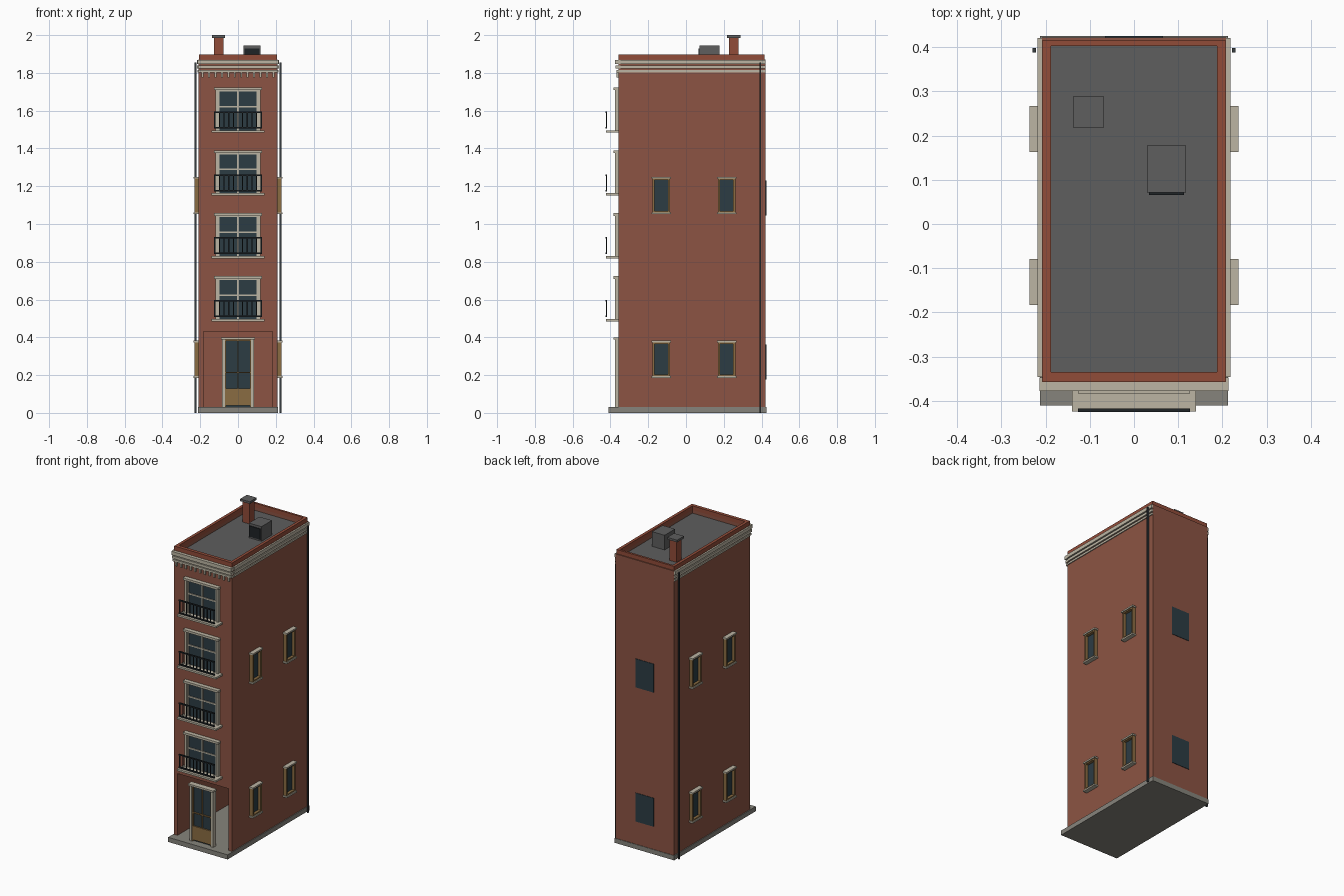
import bpy
import bmesh
from mathutils import Matrix, Vector

default_cube = bpy.data.objects.get("Cube")
if default_cube:
    bpy.data.objects.remove(default_cube, do_unlink=True)


def material(name, red, green, blue):
    """Flat material from display colour values, stored as linear."""
    linear = [((c / 255 + 0.055) / 1.055) ** 2.4 for c in (red, green, blue)]
    mat = bpy.data.materials.new(name)
    mat.use_nodes = True
    mat.diffuse_color = (*linear, 1)
    shader = next(n for n in mat.node_tree.nodes if n.type == "BSDF_PRINCIPLED")
    shader.inputs["Base Color"].default_value = (*linear, 1)
    shader.inputs["Roughness"].default_value = 0.8
    return mat


brick = material("brick", 140, 84, 67)
trim_brick = material("trim brick", 145, 76, 57)
stone = material("pale stone", 188, 181, 163)
plinth_grey = material("plinth grey", 134, 132, 124)
roof_grey = material("roof grey", 94, 94, 94)
glass = material("dark glass", 44, 60, 68)
wood = material("tan wood", 138, 108, 66)
metal = material("black metal", 30, 35, 38)
pipe_grey = material("pipe grey", 54, 60, 64)


def blocks(name, mat, *bounds):
    """One object made of boxes, each given as x, y and z ranges."""
    bm = bmesh.new()
    for ranges in bounds:
        low, high = (Vector([pick(r) for r in ranges]) for pick in (min, max))
        place = Matrix.Translation((low + high) / 2) @ Matrix.Diagonal((*(high - low), 1))
        bmesh.ops.create_cube(bm, size=1, matrix=place)
    mesh = bpy.data.meshes.new(name)
    bm.to_mesh(mesh)
    bm.free()
    mesh.materials.append(mat)
    obj = bpy.data.objects.new(name, mesh)
    bpy.context.collection.objects.link(obj)
    return obj


def cut(obj, *bounds):
    """Subtract boxes from an object and bake the result."""
    for ranges in bounds:
        cutter = blocks("cutter", obj.data.materials[0], ranges)
        cutter.hide_render = True
        mod = obj.modifiers.new("opening", "BOOLEAN")
        mod.operation, mod.solver, mod.object = "DIFFERENCE", "EXACT", cutter
        bpy.context.view_layer.update()
        graph = bpy.context.evaluated_depsgraph_get()
        result = bpy.data.meshes.new_from_object(obj.evaluated_get(graph))
        obj.modifiers.clear()
        obj.data = result
        bpy.data.objects.remove(cutter, do_unlink=True)


def wide(half):
    return (-half, half)


HALF, FRONT, BACK = 0.208, -0.357, 0.422
ROOF, WALL_TOP = 1.85, 1.87
INNER_X, INNER_Y = wide(0.188), (-0.335, 0.402)

# Main shell with the open entrance hall and the sunken roof
walls = blocks("brick_walls", brick, (wide(HALF), (FRONT, BACK), (0.026, WALL_TOP)))
cut(walls,
    (wide(0.183), (-0.5, 0.4), (-0.1, 0.43)),
    (INNER_X, INNER_Y, (ROOF - 0.01, 2)))
blocks("plinth", plinth_grey, (wide(0.213), (-0.41, 0.425), (0, 0.03)))
blocks("roof_deck", roof_grey, (INNER_X, INNER_Y, (ROOF - 0.01, ROOF)))
parapet = blocks("parapet", trim_brick, (wide(0.207), (FRONT, 0.416), (WALL_TOP, 1.897)))
cut(parapet, (INNER_X, INNER_Y, (1.8, 2)))

# Cornice: three bands along the front and both sides, with dentils
for number, (z_range, out) in enumerate((((1.846, 1.869), 0.02),
                                         ((1.822, 1.839), 0.016),
                                         ((1.802, 1.815), 0.012))):
    side = HALF + out / 2
    blocks(f"cornice_band_{number}", stone,
           (wide(side - 0.004), (FRONT - out, FRONT + 0.01), z_range),
           *[((s * 0.2, s * side), (-0.346, 0.42), z_range) for s in (-1, 1)])
dentil_xs = [-0.187 + i * 0.034 for i in range(12)]
blocks("dentils", stone,
       *[((x - 0.005, x + 0.005), (FRONT - 0.011, FRONT), (1.775, 1.803)) for x in dentil_xs])


def front_window(floor, base):
    """Stone-framed window with sill and a small balcony railing."""
    top = base + 0.225
    blocks(f"front_glass_{floor}", glass,
           (wide(0.108), (FRONT - 0.005, FRONT), (base + 0.01, top)))
    blocks(f"front_sill_{floor}", stone, (wide(0.14), (-0.424, FRONT), (base, base + 0.012)))
    blocks(f"front_frame_{floor}", stone,
           (wide(0.126), (FRONT - 0.027, FRONT), (top, top + 0.014)),
           *[((s * 0.105, s * 0.12), (FRONT - 0.018, FRONT), (base + 0.012, top))
             for s in (-1, 1)])
    bar = (FRONT - 0.011, FRONT)
    blocks(f"front_glazing_bars_{floor}", stone,
           (wide(0.005), bar, (base + 0.012, top)),
           (wide(0.106), bar, (base + 0.134, base + 0.142)),
           (wide(0.106), bar, (top - 0.007, top)),
           *[((s * 0.098, s * 0.106), bar, (base + 0.012, top)) for s in (-1, 1)])
    low, high = base + 0.022, base + 0.112
    rail_y = (-0.425, -0.417)
    posts = [-0.123 + i * 0.246 / 10 for i in range(11)]
    blocks(f"balcony_railing_{floor}", metal,
           (wide(0.127), rail_y, (low, low + 0.008)),
           (wide(0.127), rail_y, (high - 0.008, high)),
           *[((x - 0.003, x + 0.003), (-0.423, -0.419), (low, high)) for x in posts])


for floor in range(4):
    front_window(floor + 1, 0.485 + floor * 0.333)

# Entrance door: stone surround, wooden leaf with glass panes
for_both = (-1, 1)
blocks("door_surround", stone,
       (wide(0.09), (FRONT - 0.027, FRONT + 0.01), (0.388, 0.4)),
       *[((s * 0.07, s * 0.085), (FRONT - 0.018, FRONT + 0.01), (0.03, 0.388))
         for s in for_both])
blocks("door_glass", glass, (wide(0.07), (FRONT - 0.004, FRONT + 0.004), (0.03, 0.388)))
door_y = (FRONT - 0.012, FRONT + 0.01)
blocks("door_frame", wood,
       (wide(0.07), door_y, (0.038, 0.128)),
       (wide(0.07), door_y, (0.21, 0.217)),
       (wide(0.07), door_y, (0.381, 0.388)),
       (wide(0.003), door_y, (0.128, 0.388)),
       *[((s * 0.063, s * 0.071), door_y, (0.03, 0.388)) for s in for_both])

# Side windows: two columns on two floors, on both sides
for s, side in ((1, "left"), (-1, "right")):
    for row, base in (("lower", 0.184), ("upper", 1.052)):
        for column, y in (("front", -0.131), ("rear", 0.215)):
            label = f"{side}_{row}_{column}"
            low, high = base + 0.01, base + 0.188
            ys = (y - 0.044, y + 0.044)
            depth = (s * HALF, s * 0.23)
            blocks(f"side_glass_{label}", glass, ((s * HALF, s * 0.212), ys, (low, high)))
            blocks(f"side_sill_and_lintel_{label}", stone,
                   *[((s * HALF, s * 0.236), (y - 0.052, y + 0.052), (z, z + 0.01))
                     for z in (base, high)])
            blocks(f"side_frame_{label}", wood,
                   (depth, ys, (low, low + 0.008)),
                   (depth, ys, (high - 0.008, high)),
                   *[(depth, (y + e * 0.035, y + e * 0.046), (low, high)) for e in for_both])
    # Downpipe near the rear corner
    blocks(f"downpipe_{side}", pipe_grey,
           ((s * 0.221, s * 0.23), (0.388, 0.398), (0, 1.855)))

# Plain rear windows
for row, base in (("lower", 0.178), ("upper", 1.046)):
    blocks(f"rear_window_{row}", glass, (wide(0.065), (BACK, BACK + 0.003), (base, base + 0.185)))

# Rooftop chimney and ventilation unit
blocks("chimney", trim_brick, ((-0.128, -0.078), (0.228, 0.278), (ROOF, 1.986)))
blocks("chimney_cap", roof_grey, ((-0.138, -0.068), (0.218, 0.288), (1.986, 2)))
blocks("vent_unit", roof_grey, ((0.029, 0.118), (0.071, 0.178), (ROOF, 1.945)))
blocks("vent_grille", metal, ((0.034, 0.113), (0.066, 0.071), (ROOF + 0.01, 1.93)))
